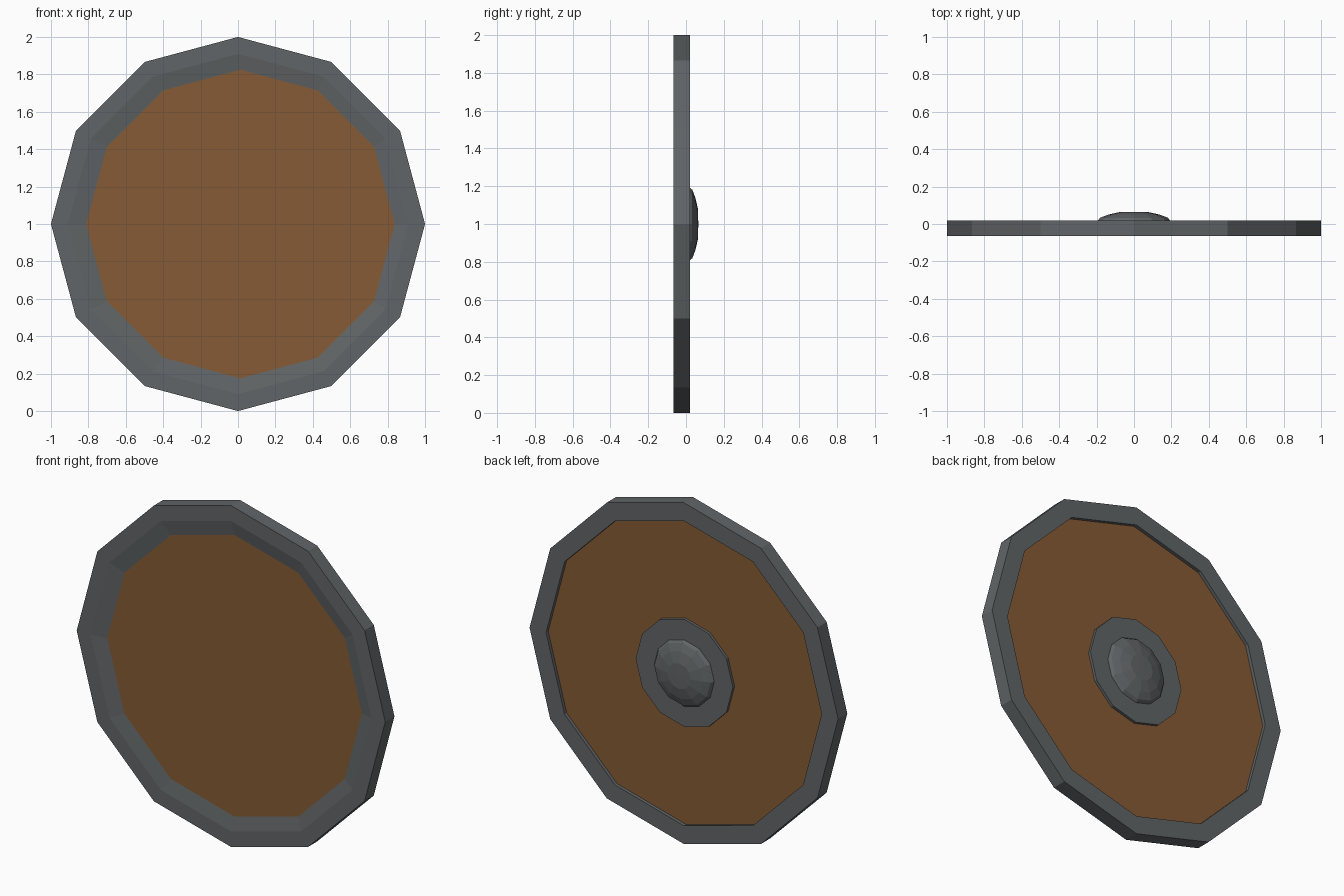
import bpy, bmesh, math
from math import sin, cos, pi

if "Cube" in bpy.data.objects:
    bpy.data.objects.remove(bpy.data.objects["Cube"])

SIDES = 12


def material(name, rgb):
    m = bpy.data.materials.new(name)
    m.diffuse_color = (*rgb, 1)
    m.use_nodes = True
    m.node_tree.nodes["Principled BSDF"].inputs["Base Color"].default_value = m.diffuse_color
    return m


def lathe(name, profile, mat, closed=False):
    """Spin (radius, y, x offset) points around the y axis through z = 1."""
    bm = bmesh.new()
    rings = []
    for r, y, dx in profile:
        rings.append([bm.verts.new((dx + r * cos(2 * pi * i / SIDES), y,
                                    1 + r * sin(2 * pi * i / SIDES)))
                      for i in range(SIDES)])
    pairs = list(zip(rings, rings[1:]))
    if closed:
        pairs.append((rings[-1], rings[0]))
    for a, b in pairs:
        for i in range(SIDES):
            j = (i + 1) % SIDES
            bm.faces.new((a[i], a[j], b[j], b[i]))
    if not closed:
        bm.faces.new(rings[0])
        bm.faces.new(rings[-1])
    bmesh.ops.recalc_face_normals(bm, faces=bm.faces)
    mesh = bpy.data.meshes.new(name)
    bm.to_mesh(mesh)
    bm.free()
    mesh.materials.append(mat)
    obj = bpy.data.objects.new(name, mesh)
    bpy.context.collection.objects.link(obj)
    return obj


wood = material("wood", (0.24, 0.105, 0.035))
iron = material("iron", (0.12, 0.13, 0.135))

# Metal rim: flat front band, shallow inward slope, stepped back
lathe("rim", [(1.0, -0.065, 0), (0.91, -0.065, 0), (0.825, -0.05, 0.013),
              (0.825, -0.03, 0.013), (0.893, -0.03, 0), (0.893, 0.02, 0),
              (1.0, 0.02, 0)], iron, closed=True)

# Wooden board filling the rim, its front narrower than its back
lathe("board", [(0.825, -0.05, 0.013), (0.825, -0.03, 0.013),
                (0.893, -0.03, 0), (0.893, 0.0, 0)], wood)

# Flat plate under the boss
lathe("boss_plate", [(0.315, -0.01, 0), (0.315, 0.016, 0)], iron)

# Domed boss: flattened half sphere
dome = [(0.197 * cos(t), 0.013 + 0.052 * sin(t), 0)
        for t in (math.radians(a) for a in (0, 22.5, 45, 67.5))]
dome[-1] = (dome[-1][0], 0.064, 0)
lathe("boss_dome", dome + [(0.01, 0.065, 0)], iron)
